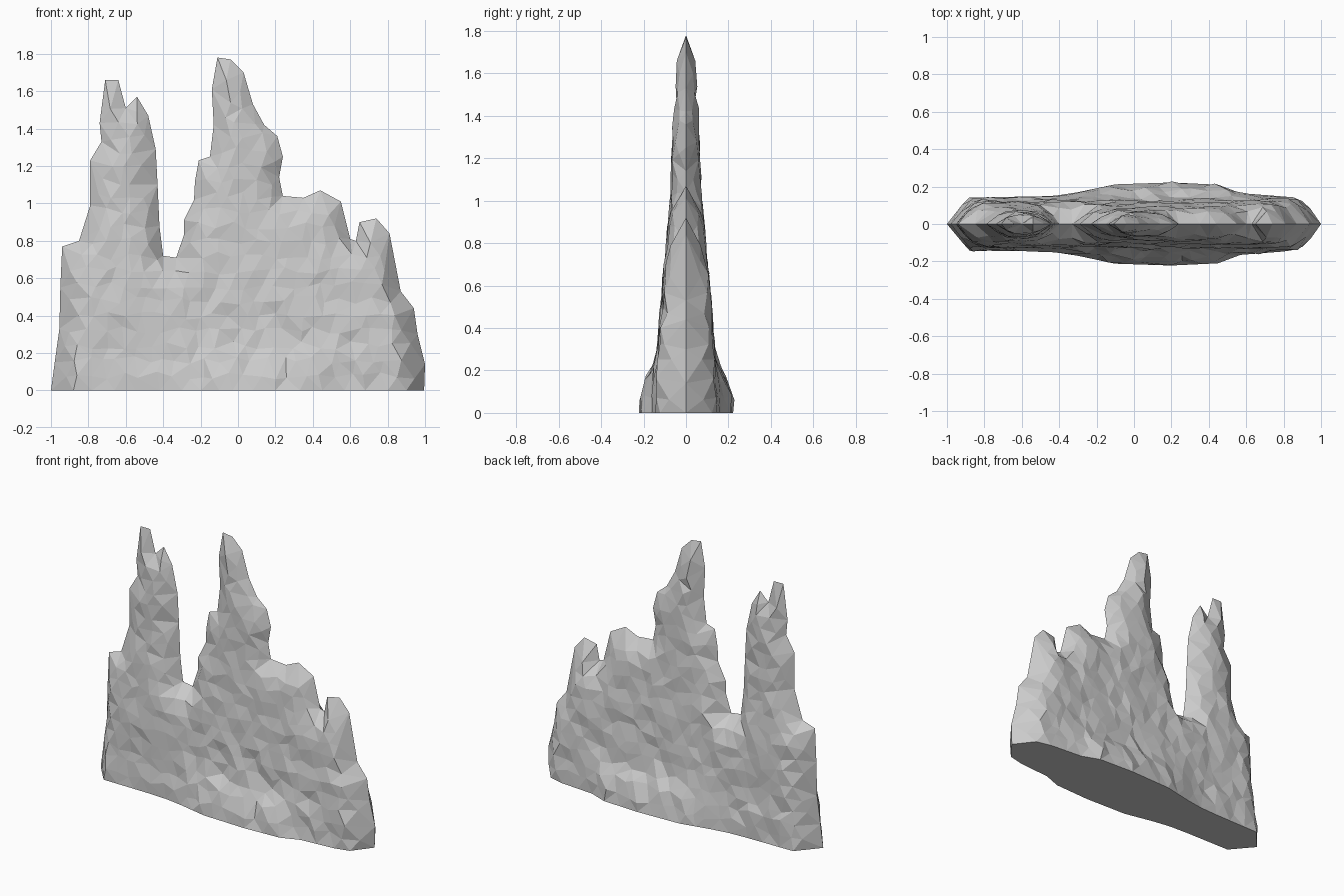
import bpy, bmesh, random
from mathutils import Vector
from mathutils.geometry import delaunay_2d_cdt, intersect_point_line

if "Cube" in bpy.data.objects:
    bpy.data.objects.remove(bpy.data.objects["Cube"])

random.seed(7)

# Craggy silhouette (x, z), bottom left over the peaks to bottom right
OUTLINE = [(-1, 0), (-.98, .15), (-.955, .33), (-.95, .55), (-.94, .77), (-.85, .80),
    (-.79, .99), (-.79, 1.23), (-.73, 1.33), (-.74, 1.43), (-.71, 1.66), (-.64, 1.66),
    (-.60, 1.51), (-.54, 1.57), (-.48, 1.47), (-.44, 1.29), (-.43, 1.1), (-.42, .88),
    (-.40, .72), (-.33, .71), (-.29, .83), (-.29, .91), (-.235, 1.02), (-.23, 1.12),
    (-.21, 1.23), (-.15, 1.25), (-.13, 1.42), (-.14, 1.61), (-.11, 1.78), (-.04, 1.77),
    (.03, 1.70), (.08, 1.53), (.14, 1.42), (.21, 1.36), (.24, 1.25), (.22, 1.14),
    (.24, 1.04), (.35, 1.03), (.44, 1.07), (.55, 1.01), (.60, .81), (.63, .80),
    (.65, .90), (.74, .92), (.81, .84), (.87, .53), (.94, .44), (.96, .3),
    (1, .14), (.995, 0)]
RIM = [Vector(p) for p in OUTLINE]

# Half thickness by height, half depth of the foot by x, and foot flare by height
WALL = [(0, .135), (.25, .13), (.4, .125), (.6, .11), (.75, .095), (.9, .083),
        (1.05, .07), (1.4, .062), (1.8, .058)]
FOOT = [(-1, .14), (-.45, .147), (-.3, .17), (-.1, .212), (.2, .222), (.45, .21),
        (.57, .165), (.8, .147), (1, .13)]
FLARE = [(0, 1), (.08, .95), (.17, .65), (.26, .05), (.4, 0)]


def lerp(table, t):
    for (a, u), (b, v) in zip(table, table[1:]):
        if t <= b:
            return u + (v - u) * max(0, (t - a) / (b - a))
    return table[-1][1]


def rim_distance(p):
    best = 9
    for a, b in zip(RIM, RIM[1:]):
        q, f = intersect_point_line(p, a, b)
        q = a.lerp(b, min(1, max(0, f)))
        best = min(best, (p - q.to_2d()).length)
    return best


def inside(p):
    hit = False
    for a, b in zip(RIM, RIM[1:] + RIM[:1]):
        if (a.y > p.y) != (b.y > p.y):
            if p.x < a.x + (b.x - a.x) * (p.y - a.y) / (b.y - a.y):
                hit = not hit
    return hit


def half_depth(p):
    full = lerp(WALL, p.y) + (lerp(FOOT, p.x) - .135) * lerp(FLARE, p.y)
    return full * min(1, rim_distance(p) / .115) ** .65


# Silhouette loop with a subdivided foot, plus scattered interior points
foot = [Vector((x, 0)) for x in (.9, .8, .68, .57, .45, .33, .2, .08, -.03, -.1, -.2,
                                -.3, -.42, -.55, -.66, -.78, -.88)]
loop = list(reversed(RIM + foot))
scatter = []
STEP = .08
for j in range(1, 24):
    for i in range(-14, 15):
        p = Vector(((i + .5 * (j % 2) + random.uniform(-.3, .3)) * STEP,
                    (j + random.uniform(-.28, .28)) * STEP))
        if inside(p) and rim_distance(p) > .035 and p.y > .04:
            scatter.append(p)

# Triangulate, splitting any chord that would pinch the rock to zero depth
for attempt in range(4):
    pts, edges, tris = delaunay_2d_cdt(loop + scatter, [], [list(range(len(loop)))],
                                       1, 1e-5)[:3]
    on_rim = [rim_distance(p) < 1e-4 for p in pts]
    chords = {}
    for t in tris:
        for a, b in zip(t, t[1:] + t[:1]):
            key = (min(a, b), max(a, b))
            chords[key] = chords.get(key, 0) + 1
    extra = [(pts[a] + pts[b]) / 2 for (a, b), n in chords.items()
             if n == 2 and on_rim[a] and on_rim[b]]
    if not extra:
        break
    scatter += extra

# Front and back skins share the rim vertices
bm = bmesh.new()
front, back = [], []
for p, rim in zip(pts, on_rim):
    if rim:
        v = bm.verts.new((p.x, 0, p.y))
        front.append(v)
        back.append(v)
        continue
    h = half_depth(p)
    for side, skin in ((-1, front), (1, back)):
        rough = 1 if p.y < .01 else random.uniform(.9, 1.06)
        skin.append(bm.verts.new((p.x, side * h * rough, p.y)))
for t in tris:
    for skin in (front, back):
        vs = [skin[i] for i in t]
        if not bm.faces.get(vs):
            bm.faces.new(vs)

# Flat underside
bm.edges.ensure_lookup_table()
base = [e for e in bm.edges if e.is_boundary and all(v.co.z < .005 for v in e.verts)]
bmesh.ops.contextual_create(bm, geom=base)
bmesh.ops.delete(bm, geom=[v for v in bm.verts if not v.link_faces], context='VERTS')
bmesh.ops.recalc_face_normals(bm, faces=bm.faces)

mesh = bpy.data.meshes.new("rock_formation")
bm.to_mesh(mesh)
bm.free()
rock = bpy.data.objects.new("rock_formation", mesh)
bpy.context.collection.objects.link(rock)
